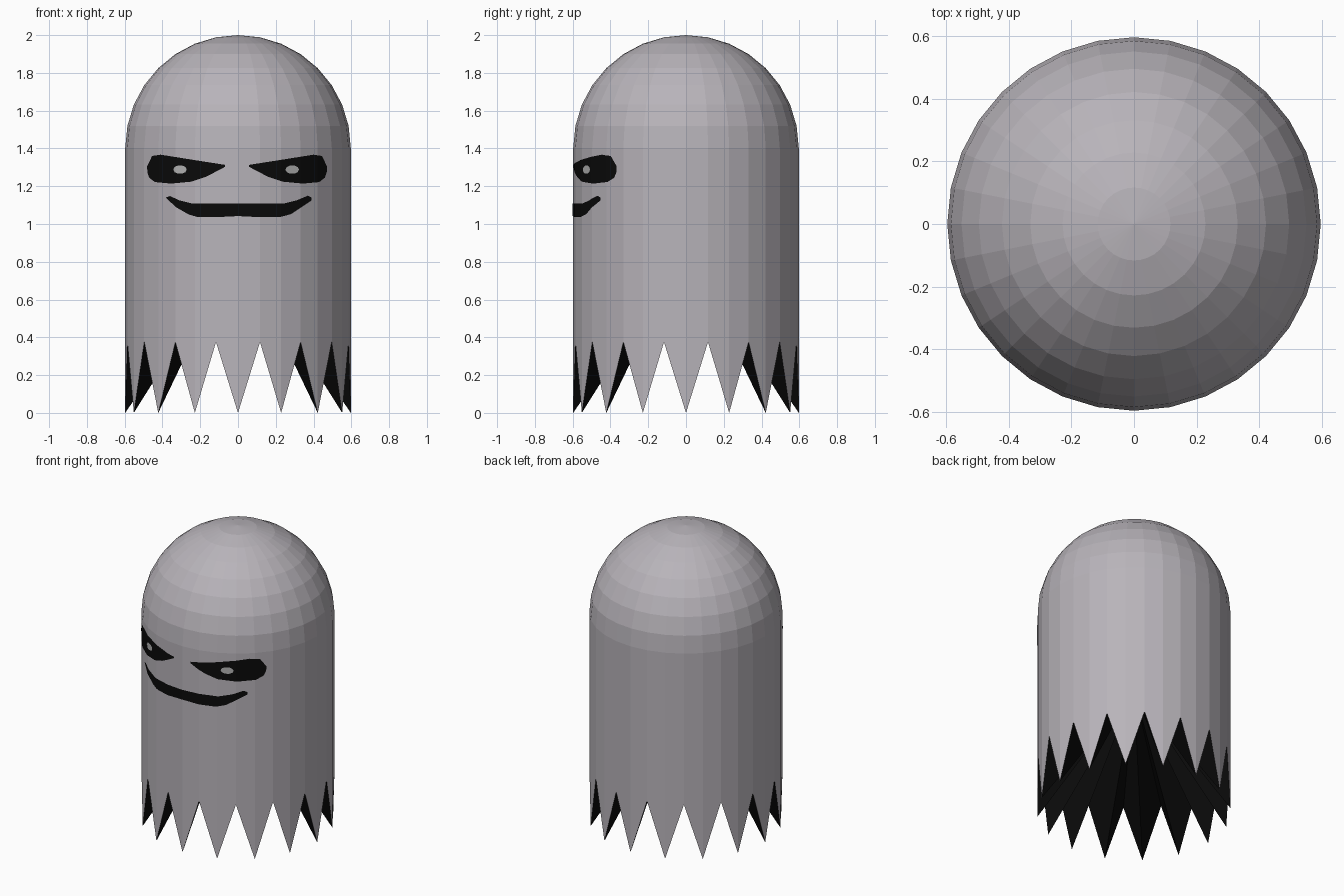
import bpy, bmesh, math

if "Cube" in bpy.data.objects:
    bpy.data.objects.remove(bpy.data.objects["Cube"])

R, N, DOME_Z = 0.597, 32, 1.403
STEP = 2 * math.pi / N


def material(name, rgb):
    m = bpy.data.materials.new(name)
    m.diffuse_color = (*rgb, 1)
    m.use_nodes = True
    m.node_tree.nodes["Principled BSDF"].inputs["Base Color"].default_value = m.diffuse_color
    return m


GREY = material("pale lilac grey", (0.48, 0.455, 0.49))
BLACK = material("black", (0.003, 0.003, 0.003))
PUPIL = material("pupil grey", (0.45, 0.45, 0.45))


def finish(bm, name, mats):
    me = bpy.data.meshes.new(name)
    bm.to_mesh(me)
    bm.free()
    for m in mats:
        me.materials.append(m)
    ob = bpy.data.objects.new(name, me)
    bpy.context.collection.objects.link(ob)
    return ob


# Sheet body: dome, straight wall, zigzag hem and dark hollow underside
def build_body():
    bm = bmesh.new()

    def ring(r, z):
        return [bm.verts.new((r * math.sin(i * STEP), -r * math.cos(i * STEP), z(i)))
                for i in range(N)]

    rings = []
    for k in range(1, 9):
        a = k * math.pi / 16
        rings.append(ring(R * math.sin(a), lambda i, a=a: DOME_Z + R * math.cos(a)))
    rings.append(ring(R, lambda i: 0.375 if i % 2 else 0.0))
    top = bm.verts.new((0, 0, DOME_Z + R))
    hollow = bm.verts.new((0, 0, 0.88))
    for i in range(N):
        j = (i + 1) % N
        bm.faces.new((top, rings[0][i], rings[0][j]))
        for a, b in zip(rings, rings[1:]):
            bm.faces.new((a[i], b[i], b[j], a[j]))
        f = bm.faces.new((rings[-1][j], rings[-1][i], hollow))
        f.material_index = 1
    bmesh.ops.recalc_face_normals(bm, faces=bm.faces)
    finish(bm, "sheet_body", (GREY, BLACK))


# Depth of the faceted front wall at a given x
def wall_y(x, lift):
    a = math.asin(max(-1, min(1, x / R)))
    k = math.floor(a / STEP + 1e-6)
    a0, a1 = k * STEP, (k + 1) * STEP
    t = (x / R - math.sin(a0)) / (math.sin(a1) - math.sin(a0))
    return -R * (math.cos(a0) * (1 - t) + math.cos(a1) * t) - lift


# Painted detail: flat outline cut at the facet edges and laid on the wall
def decal(name, outline, mat, lift):
    bm = bmesh.new()
    bm.faces.new([bm.verts.new((x, 0, z)) for x, z in outline])
    bmesh.ops.triangulate(bm, faces=bm.faces[:])
    for k in range(-7, 8):
        bmesh.ops.bisect_plane(bm, geom=bm.verts[:] + bm.edges[:] + bm.faces[:],
                               plane_co=(R * math.sin(k * STEP), 0, 0), plane_no=(1, 0, 0))
    for v in bm.verts:
        v.co.y = wall_y(v.co.x, lift)
    bm.normal_update()
    for f in bm.faces:
        if f.normal.y > 0:
            f.normal_flip()
    finish(bm, name, (mat,))


EYE = [(0.058, 1.303), (0.058, 1.313), (0.23, 1.34), (0.40, 1.367), (0.445, 1.36),
       (0.471, 1.305), (0.47, 1.275), (0.46, 1.245), (0.43, 1.222), (0.344, 1.214),
       (0.238, 1.224), (0.159, 1.25)]
MOUTH = [(-0.382, 1.14), (-0.36, 1.148), (-0.31, 1.125), (-0.24, 1.108), (0.24, 1.108),
         (0.31, 1.125), (0.37, 1.15), (0.39, 1.14), (0.39, 1.125), (0.33, 1.085),
         (0.28, 1.052), (0.22, 1.036), (0.12, 1.036), (0, 1.042), (-0.12, 1.036),
         (-0.21, 1.036), (-0.26, 1.05), (-0.33, 1.09)]

build_body()
decal("mouth", MOUTH, BLACK, 0.004)
for side, s, shift in (("right", 1, 0), ("left", -1, -0.01)):
    decal(side + "_eye", [(s * x + shift, z) for x, z in EYE], BLACK, 0.004)
    cx = s * 0.287 + 2 * shift
    decal(side + "_pupil", [(cx + 0.036 * math.cos(i * math.pi / 5),
                             1.288 + 0.023 * math.sin(i * math.pi / 5)) for i in range(10)],
          PUPIL, 0.007)
